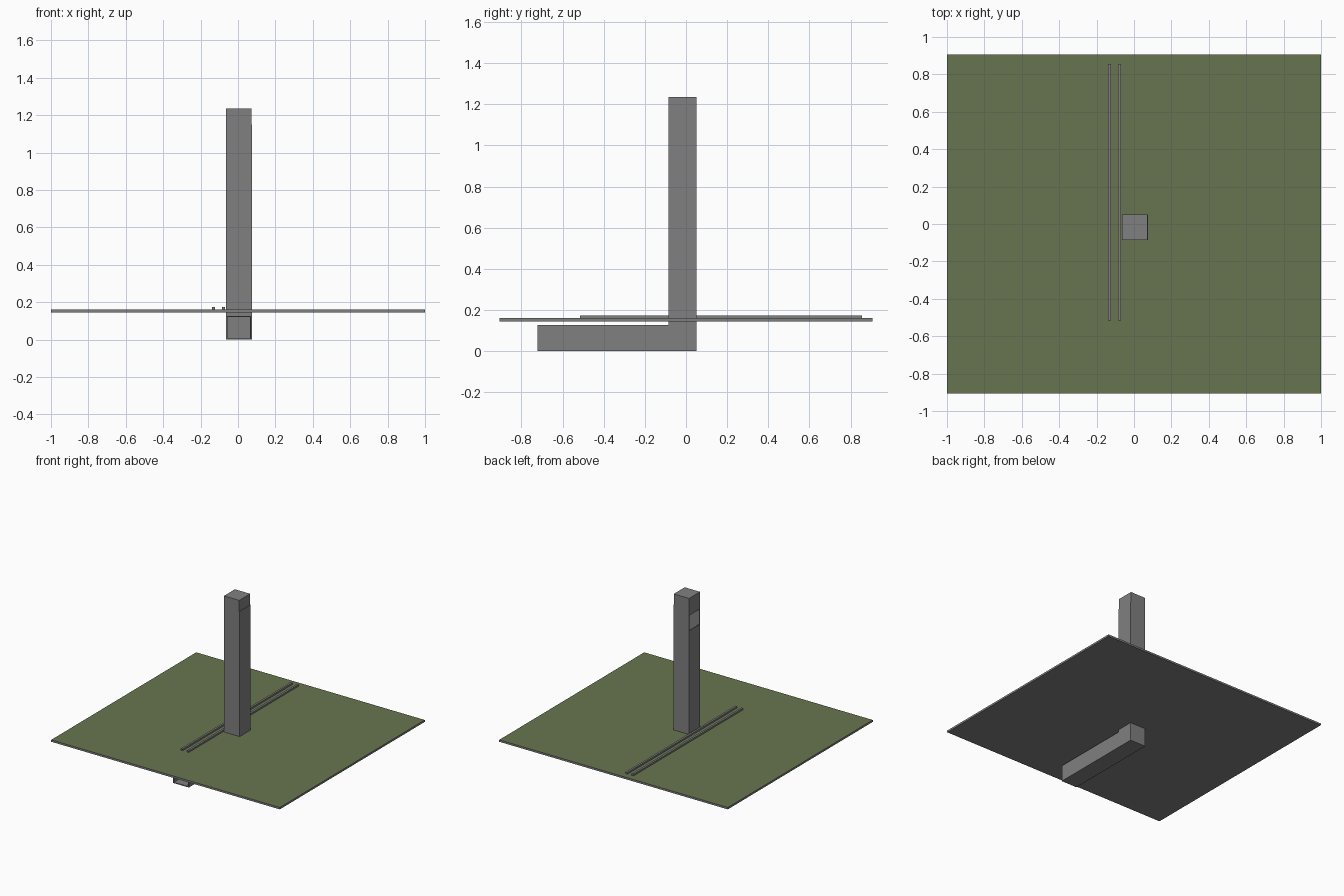
import bpy, bmesh

if "Cube" in bpy.data.objects:
    bpy.data.objects.remove(bpy.data.objects["Cube"])


def material(name, rgb):
    m = bpy.data.materials.new(name)
    m.diffuse_color = (*rgb, 1)
    m.use_nodes = True
    m.node_tree.nodes["Principled BSDF"].inputs["Base Color"].default_value = m.diffuse_color
    return m


GREY = material("concrete grey", (0.216, 0.216, 0.216))
GREEN = material("grass green", (0.137, 0.178, 0.080))


def boxes(name, parts, mats=(GREY,)):
    """One object made of boxes given as (x0, x1, y0, y1, z0, z1)."""
    bm = bmesh.new()
    for x0, x1, y0, y1, z0, z1 in parts:
        vs = bmesh.ops.create_cube(bm, size=1)["verts"]
        for v in vs:
            v.co = (x0 if v.co.x < 0 else x1,
                    y0 if v.co.y < 0 else y1,
                    z0 if v.co.z < 0 else z1)
    me = bpy.data.meshes.new(name)
    bm.to_mesh(me)
    bm.free()
    for m in mats:
        me.materials.append(m)
    ob = bpy.data.objects.new(name, me)
    bpy.context.collection.objects.link(ob)
    return ob


T = 0.007                      # wall thickness
X0, X1 = -0.063, 0.075         # shaft width
Y0, Y1 = -0.086, 0.051         # shaft depth
TOP, ROOF = 1.236, 0.127       # shaft top, tunnel roof

# ground slab, green on its upper face only
ground = boxes("ground_slab", [(-1, 1, -0.906, 0.906, 0.145, 0.16)], (GREY, GREEN))
for p in ground.data.polygons:
    p.material_index = 1 if p.normal.z > 0.5 else 0

# hollow shaft walls
boxes("shaft_back_wall", [(X0, X1 - 0.004, Y1 - T, Y1, 0, TOP)])
boxes("shaft_front_wall", [(X0, X1 - 0.004, Y0, Y0 + T, ROOF - T, TOP)])
boxes("shaft_right_wall", [(X1 - T - 0.004, X1, Y0, Y1, 0, 1.15),
                           (X1 - T - 0.004, X1 - 0.004, Y0, Y1, 1.15, TOP)])
# left wall with a full-width opening near the top
boxes("shaft_left_wall", [(X0, X0 + T, Y0 + T, Y1 - T, 0, 0.98),
                          (X0, X0 + T, Y0 + T, Y1 - T, 1.10, TOP)])
boxes("shaft_floor", [(X0, X1, Y0, Y1, 0, T)])
boxes("shaft_cap", [(X0, X1 - 0.004, Y0, Y1, TOP - T, TOP)])

# open-ended tunnel leading forward from the shaft foot
F = -0.722
boxes("tunnel_floor", [(X0, X1, F, Y0, 0, T)])
boxes("tunnel_roof", [(X0, X1, F, Y0, ROOF - T, ROOF)])
boxes("tunnel_walls", [(X0, X0 + T, F, Y0 + T, T, ROOF - T),
                       (X1 - T, X1, F, Y0 + T, T, ROOF - T)])

# pair of rails on the ground
for side, x in (("left", -0.131), ("right", -0.078)):
    boxes(side + "_rail", [(x - 0.008, x + 0.008, -0.516, 0.855, 0.159, 0.173)])
